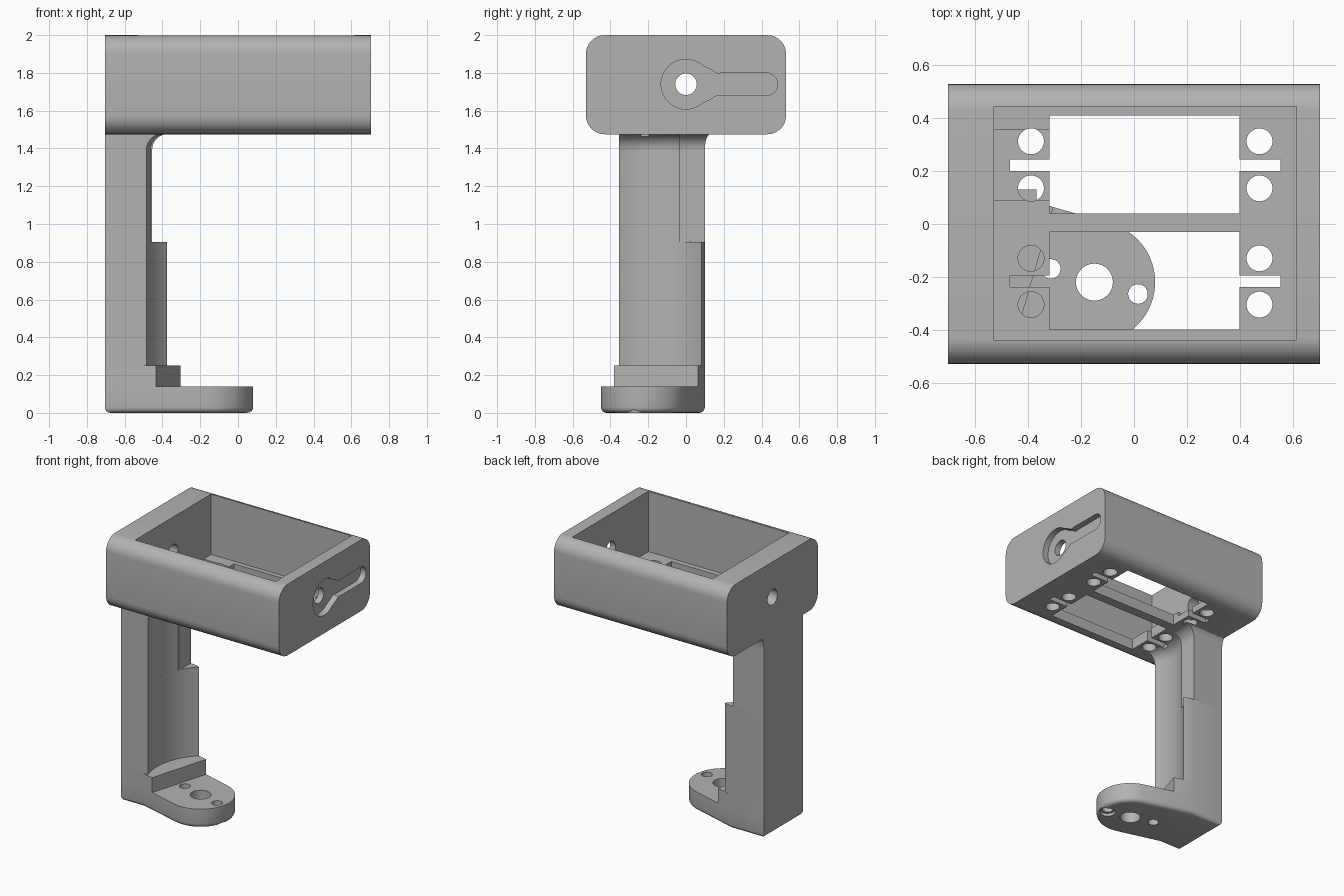
import bpy, bmesh, math

if "Cube" in bpy.data.objects:
    bpy.data.objects.remove(bpy.data.objects["Cube"])

grey = bpy.data.materials.new("plain grey")
grey.diffuse_color = (0.45, 0.45, 0.45, 1)
grey.use_nodes = True
grey.node_tree.nodes["Principled BSDF"].inputs["Base Color"].default_value = grey.diffuse_color


def loft(name, rings, axis="z"):
    """Closed solid through rings of (a, b, height) points."""
    bm = bmesh.new()
    loops = []
    for ring in rings:
        loops.append([bm.verts.new((h, a, b) if axis == "x" else (a, b, h)) for a, b, h in ring])
    n = len(loops[0])
    bm.faces.new(loops[0][::-1])
    bm.faces.new(loops[-1])
    for lo, hi in zip(loops, loops[1:]):
        for i in range(n):
            j = (i + 1) % n
            bm.faces.new((lo[i], lo[j], hi[j], hi[i]))
    bmesh.ops.recalc_face_normals(bm, faces=bm.faces)
    me = bpy.data.meshes.new(name)
    bm.to_mesh(me)
    bm.free()
    me.materials.append(grey)
    ob = bpy.data.objects.new(name, me)
    bpy.context.collection.objects.link(ob)
    return ob


def prism(name, pts, lo, hi, axis="z"):
    return loft(name, [[(a, b, h) for a, b in pts] for h in (lo, hi)], axis)


def arc(cx, cy, r, a0, a1, n):
    return [(cx + r * math.cos(math.radians(a0 + (a1 - a0) * i / n)),
             cy + r * math.sin(math.radians(a0 + (a1 - a0) * i / n))) for i in range(n + 1)]


def disc(cx, cy, r, n=40):
    return arc(cx, cy, r, 0, 360, n)[:-1]


def rect(x0, x1, y0, y1):
    return [(x0, y0), (x1, y0), (x1, y1), (x0, y1)]


def cut(ob, cutter):
    m = ob.modifiers.new("cut", "BOOLEAN")
    m.operation, m.solver, m.object = "DIFFERENCE", "EXACT", cutter
    cutter.hide_render = True
    bpy.context.view_layer.objects.active = ob
    bpy.ops.object.modifier_apply(modifier=m.name)


# Tray: rounded block with a cavity, floor windows and wall holes
outline = []
for cy, cz, a in ((0.43, 1.9, 0), (-0.43, 1.9, 90), (-0.43, 1.575, 180), (0.43, 1.575, 270)):
    outline += arc(cy, cz, 0.1, a, a + 90, 8)
tray = prism("tray", outline, -0.705, 0.705, "x")
cutters = [prism("cavity_cutter", rect(-0.53, 0.615, -0.44, 0.445), 1.555, 2.2),
           prism("pad_recess_cutter", rect(-0.53, -0.31, 0.09, 0.355), 1.525, 1.7),
           prism("back_window_cutter", rect(-0.32, 0.40, 0.04, 0.41), 1.3, 1.7),
           prism("front_window_cutter", rect(-0.32, 0.40, -0.40, -0.03), 1.3, 1.7),
           prism("axle_hole_cutter", disc(0, 1.74, 0.057), -1, 1, "x")]

# Floor screw holes and wire slots, running a little into the column top
floor_cutters = []
for x in (-0.39, 0.475):
    for y in (0.313, 0.135, -0.13, -0.305):
        floor_cutters.append(prism("screw_hole_cutter", disc(x, y, 0.049), 1.45, 1.7))
for x0, x1 in ((-0.47, -0.31), (0.39, 0.555)):
    for y in (0.223, -0.217):
        floor_cutters.append(prism("slot_cutter", rect(x0, x1, y - 0.022, y + 0.022), 1.45, 1.7))

# Keyhole shaped recess for the lever on the right wall
lever = arc(0, 1.74, 0.132, 48, 312, 36)
lever += [(0.13, 1.662), (0.165, 1.683), (0.205, 1.68)]
lever += arc(0.425, 1.74, 0.06, -90, 90, 12)
lever += [(0.205, 1.80), (0.165, 1.797), (0.13, 1.818)]
cutters.append(prism("lever_recess_cutter", lever, 0.66, 0.9, "x"))
for c in cutters + floor_cutters:
    cut(tray, c)

# Foot: tapered plate with a round end and a rounded bottom edge
foot_pts = [(-0.705, -0.355), (-0.525, -0.355)]
foot_pts += arc(-0.15, -0.22, 0.23, -106, 74, 32)
foot_pts += [(-0.43, 0.10), (-0.705, 0.10)]
foot = prism("foot", foot_pts, 0, 0.14)
bm = bmesh.new()
bm.from_mesh(foot.data)
low = [e for e in bm.edges if all(v.co.z < 0.01 for v in e.verts)]
bmesh.ops.bevel(bm, geom=low, offset=0.03, segments=4, profile=0.5, affect="EDGES")
bm.to_mesh(foot.data)
bm.free()
for x, y, r in ((-0.15, -0.22, 0.07), (0.015, -0.265, 0.037), (-0.315, -0.17, 0.037)):
    cut(foot, prism("foot_hole_cutter", disc(x, y, r), -0.1, 0.3))
cut(foot, prism("foot_counterbore_cutter", disc(0.015, -0.265, 0.054), -0.1, 0.022))

# Step at the column root
step = prism("step", [(-0.705, -0.355), (-0.525, -0.355), (-0.435, -0.382),
                      (-0.305, 0.064), (-0.43, 0.10), (-0.705, 0.10)], 0.14, 0.25)


# Column with a hollow inner face, wider below than above
def hollow(y_end, n=14):
    cx, cy, r = -0.095, -0.22, 0.413
    a0 = 180 + math.degrees(math.asin(0.135 / r))
    a1 = 180 - math.degrees(math.asin((y_end - cy) / r))
    return arc(cx, cy, r, a0, a1, n)


lower = prism("lower_column", [(-0.705, -0.355)] + hollow(0.083)
              + [(-0.43, 0.10), (-0.705, 0.10)], 0.25, 0.905)
inner = hollow(-0.035) + [(-0.455, -0.035), (-0.455, 0.10)]
upper = prism("upper_column", [(-0.705, -0.355)] + inner + [(-0.705, 0.10)], 0.905, 1.39)

# Flared column head blending into the tray
rings = []
for i in range(9):
    t = math.radians(90 * i / 8)
    d, z = 0.085 * (1 - math.cos(t)), 1.39 + 0.087 * math.sin(t)
    ring = [(-0.705, -0.355, z)]
    ring += [(x + d, y + (0.35 * d if y > 0.09 else 0), z) for x, y in inner]
    rings.append(ring + [(-0.705, 0.10 + 0.35 * d, z)])
head = loft("column_head", rings)
for c in floor_cutters:
    if c.data.vertices[0].co.x < 0 and c.data.vertices[0].co.y < 0:
        cut(head, c)

# Remove the cutters and smooth the round surfaces
for ob in list(bpy.data.objects):
    if ob.hide_render:
        bpy.data.objects.remove(ob)
bpy.ops.object.select_all(action="DESELECT")
for ob in (tray, foot, step, lower, upper, head):
    ob.select_set(True)
bpy.context.view_layer.objects.active = tray
bpy.ops.object.shade_smooth_by_angle(angle=math.radians(30))
